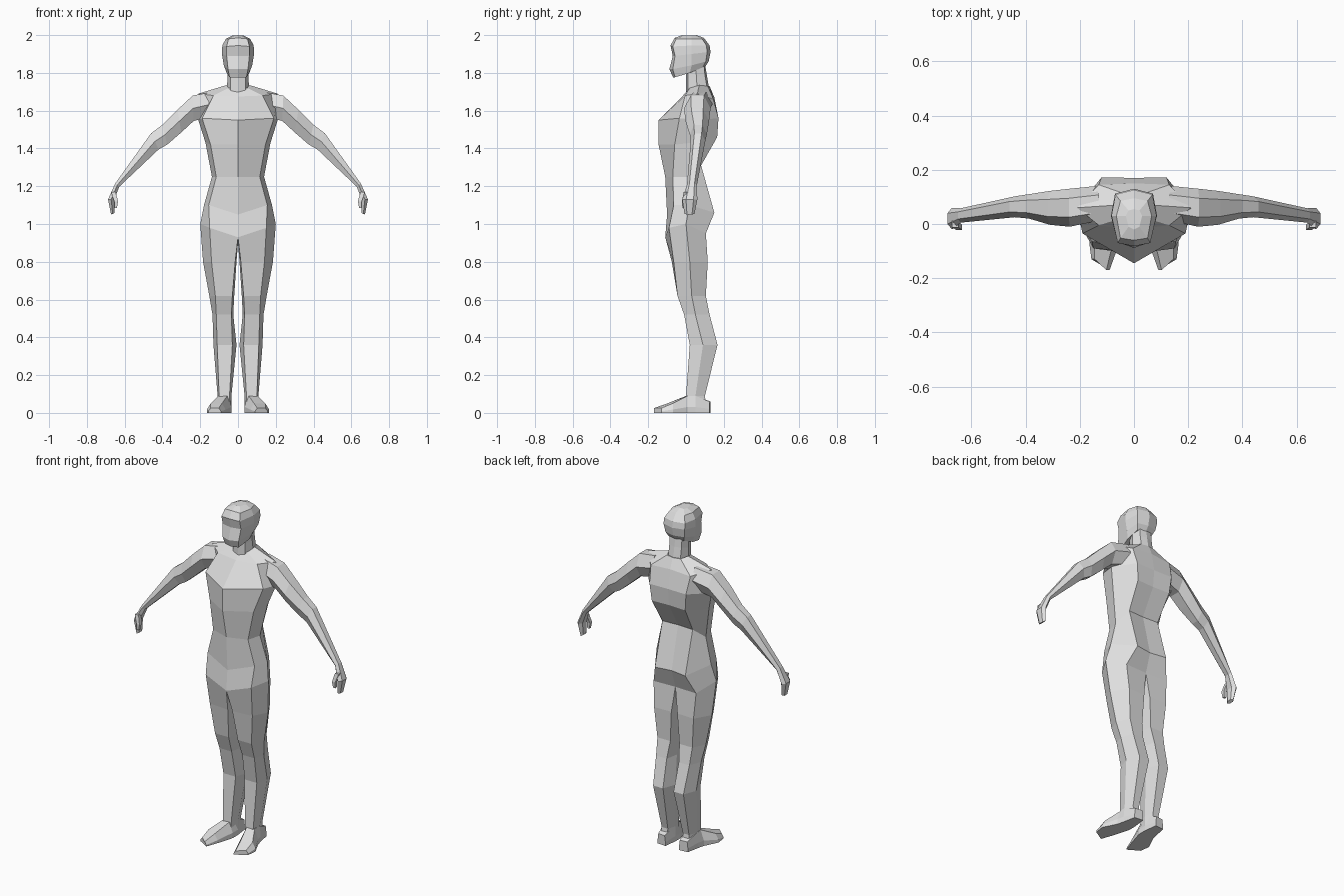
import bpy, bmesh

skin = bpy.data.materials.new("light_grey")
skin.diffuse_color = (0.75, 0.75, 0.75, 1)


def loft(name, rings, sides=(1,)):
    """Bridge closed rings of points, cap the ends; sides=(1, -1) adds a mirrored twin."""
    bm = bmesh.new()
    for s in sides:
        loops = [[bm.verts.new((x * s, y, z)) for x, y, z in r] for r in rings]
        for a, b in zip(loops, loops[1:]):
            n = len(a)
            for i in range(n):
                j = (i + 1) % n
                bm.faces.new((a[i], a[j], b[j], b[i]))
        bm.faces.new(loops[0])
        bm.faces.new(loops[-1])
    bmesh.ops.recalc_face_normals(bm, faces=bm.faces)
    me = bpy.data.meshes.new(name)
    bm.to_mesh(me)
    bm.free()
    me.materials.append(skin)
    ob = bpy.data.objects.new(name, me)
    bpy.context.collection.objects.link(ob)
    return ob


def whole(half):
    """Half ring from front centre to back centre, completed by reflection."""
    return half + [(-x, y, z) for x, y, z in reversed(half[1:-1])]


# Torso: front centre, front side, side, back side, back centre
torso = [
    [(0, -.11, .93), (.15, -.09, .98), (.2, 0, 1.0), (.14, .105, .95), (0, .1, .95)],
    [(0, -.10, 1.05), (.155, -.065, 1.1), (.18, .02, 1.1), (.1, .15, 1.06), (0, .135, 1.06)],
    [(0, -.11, 1.25), (.115, -.07, 1.25), (.138, .01, 1.25), (.1, .08, 1.31), (0, .075, 1.31)],
    [(0, -.145, 1.42), (.145, -.06, 1.42), (.172, .03, 1.43), (.11, .165, 1.46), (0, .16, 1.46)],
    [(0, -.145, 1.55), (.19, -.035, 1.56), (.21, .06, 1.55), (.12, .172, 1.56), (0, .17, 1.56)],
    [(0, -.02, 1.675), (.13, -.005, 1.68), (.21, .06, 1.69), (.13, .145, 1.66), (0, .15, 1.67)],
    [(0, .01, 1.71), (.05, .02, 1.72), (.062, .07, 1.735), (.045, .115, 1.73), (0, .125, 1.73)],
]
loft("torso", [whole(r) for r in torso])

# Neck
neck = [
    [(0, .0, 1.68), (.04, .01, 1.68), (.06, .06, 1.7), (.04, .115, 1.7), (0, .125, 1.7)],
    [(0, .0, 1.77), (.04, .01, 1.77), (.055, .055, 1.78), (.04, .1, 1.79), (0, .11, 1.79)],
    [(0, .0, 1.84), (.04, .01, 1.84), (.055, .05, 1.85), (.04, .095, 1.85), (0, .1, 1.85)],
]
loft("neck", [whole(r) for r in neck])

# Head, from jaw to crown
head = [
    [(0, -.068, 1.775), (.045, -.058, 1.777), (.06, .02, 1.80), (.05, .09, 1.83), (0, .1, 1.83)],
    [(0, -.088, 1.82), (.053, -.07, 1.82), (.075, .03, 1.84), (.062, .105, 1.86), (0, .12, 1.86)],
    [(0, -.07, 1.89), (.06, -.058, 1.89), (.085, .03, 1.9), (.07, .112, 1.91), (0, .13, 1.91)],
    [(0, -.082, 1.945), (.06, -.07, 1.94), (.083, .03, 1.945), (.068, .108, 1.945), (0, .125, 1.945)],
    [(0, -.06, 1.985), (.05, -.052, 1.98), (.065, .03, 1.98), (.05, .085, 1.98), (0, .095, 1.985)],
    [(0, -.02, 2.0), (.02, -.01, 1.997), (.03, .03, 1.997), (.02, .05, 1.997), (0, .055, 2.0)],
]
loft("head", [whole(r) for r in head])

# Legs: inner front, outer front, outer, outer back, inner back, inner
LEG = [  # height, then the six (x, y) pairs
    (.80, (.015, -.075), (.14, -.065), (.185, .02), (.13, .115), (.02, .11), (.008, .02)),
    (.62, (.03, -.045), (.12, -.045), (.152, .03), (.115, .105), (.03, .105), (.02, .03)),
    (.52, (.035, -.01), (.115, -.01), (.135, .05), (.11, .125), (.04, .125), (.025, .05)),
    (.36, (.03, .02), (.11, .02), (.13, .09), (.1, .167), (.035, .167), (.008, .09)),
    (.09, (.045, .0), (.1, .0), (.108, .05), (.09, .1), (.05, .1), (.035, .05)),
    (.02, (.045, .0), (.1, .0), (.108, .05), (.09, .11), (.05, .11), (.035, .05)),
]
hip = [(0, -.11, .93), (.15, -.09, .98), (.2, 0, 1.0), (.14, .105, .95), (0, .1, .95), (0, .0, .9)]
loft("legs", [hip] + [[(x, y, z) for x, y in pts] for z, *pts in LEG], (1, -1))

# Feet: inner and outer sole point, height, and inset of the upper edge
FOOT = [
    ((.045, .13), (.1, .125), .06, .005),
    ((.035, .05), (.115, .05), .09, .006),
    ((.035, -.0), (.125, .01), .09, .022),
    ((.065, -.1), (.165, -.07), .05, .02),
    ((.09, -.17), (.157, -.13), .025, .012),
]
feet = []
for (xi, yi), (xo, yo), h, d in FOOT:
    feet.append([(xi, yi, 0), (xo, yo, 0), (xo, yo, h * .35),
                 (xo - d, yo, h), (xi + d, yi, h), (xi, yi, h * .35)])
loft("feet", feet, (1, -1))

# Arms: upper (x, z), lower (x, z), front y, back y
ARM = [
    ((.13, 1.70), (.15, 1.57), .01, .14),
    ((.24, 1.68), (.235, 1.545), -.01, .13),
    ((.32, 1.605), (.30, 1.485), -.003, .122),
    ((.40, 1.525), (.375, 1.42), .02, .11),
    ((.46, 1.48), (.42, 1.395), .025, .102),
    ((.65, 1.215), (.628, 1.198), .005, .058),
    ((.688, 1.13), (.655, 1.13), -.02, .06),
    ((.672, 1.05), (.655, 1.058), -.008, .045),
]
SECTION = [(0, .25), (0, .75), (.5, 1), (1, .75), (1, .25), (.5, 0)]
arms = []
for (xt, zt), (xb, zb), yf, yb in ARM:
    arms.append([(xt + (xb - xt) * u, yf + (yb - yf) * v, zt + (zb - zt) * u)
                 for u, v in SECTION])
loft("arms", arms, (1, -1))

# Thumbs
thumb = []
for cx, cy, cz, r in [(.66, .0, 1.17, .012), (.645, -.012, 1.12, .01), (.648, -.012, 1.085, .007)]:
    thumb.append([(cx - r, cy - r, cz), (cx + r, cy - r, cz), (cx + r, cy + r, cz), (cx - r, cy + r, cz)])
loft("thumbs", thumb, (1, -1))
